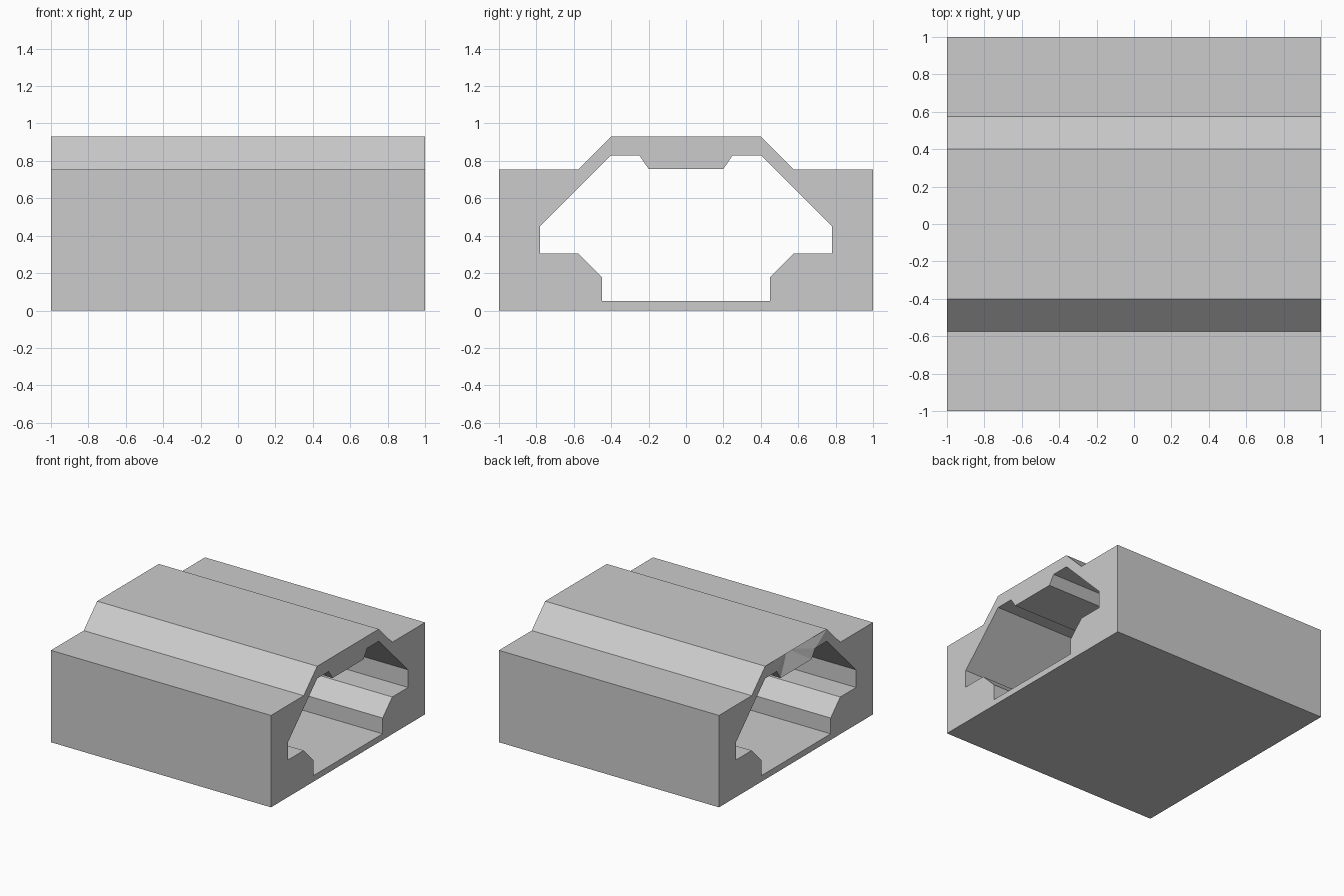
import bpy, bmesh

if "Cube" in bpy.data.objects:
    bpy.data.objects.remove(bpy.data.objects["Cube"])

# Half cross-sections as (y, z), running from the top middle down to the floor
OUTER = [(0.4, 0.93), (0.575, 0.755), (1.0, 0.755), (1.0, 0.0)]
INNER = [(0.2, 0.757), (0.25, 0.83), (0.4, 0.83), (0.78, 0.45),
         (0.78, 0.305), (0.575, 0.305), (0.45, 0.18), (0.45, 0.05)]


def full(half):
    """Mirror a half section into a closed loop."""
    return half + [(-y, z) for y, z in reversed(half)]


bm = bmesh.new()


def loop(points, x):
    return [bm.verts.new((x, y, z)) for y, z in points]


ends = [(loop(full(OUTER), x), loop(full(INNER), x)) for x in (-1, 1)]

# Long outer skin and tunnel walls
for a, b in zip(ends[0], ends[1]):
    n = len(a)
    for i in range(n):
        j = (i + 1) % n
        bm.faces.new((a[i], a[j], b[j], b[i]))

# End walls; the roof lintel on the left end is slightly recessed
for (outer, inner), hub_x in zip(ends, (-0.92, 1.0)):
    bm.faces.new(outer + inner[-2:0:-1])
    hub = bm.verts.new((hub_x, 0, 0.9))
    rim = [outer[0], inner[1], inner[0], inner[-1], inner[-2], outer[-1]]
    for i in range(len(rim)):
        bm.faces.new((rim[i], rim[(i + 1) % len(rim)], hub))

bmesh.ops.recalc_face_normals(bm, faces=bm.faces[:])
mesh = bpy.data.meshes.new("tunnel_block")
bm.to_mesh(mesh)
bm.free()
obj = bpy.data.objects.new("tunnel_block", mesh)
bpy.context.collection.objects.link(obj)
